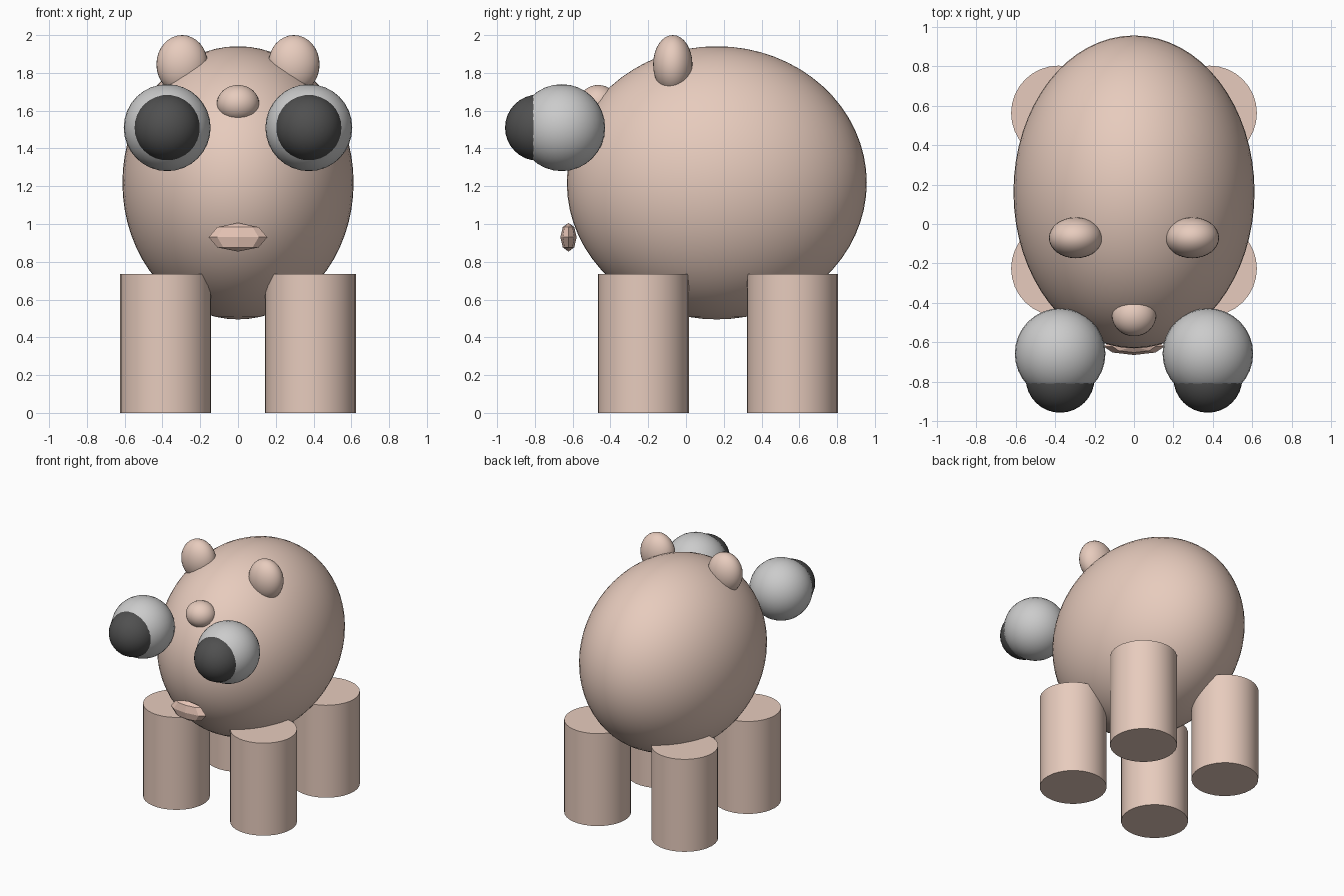
import bpy
import math

if "Cube" in bpy.data.objects:
    bpy.data.objects.remove(bpy.data.objects["Cube"])


def material(name, rgb):
    mat = bpy.data.materials.new(name)
    mat.diffuse_color = (*rgb, 1)
    mat.use_nodes = True
    mat.node_tree.nodes["Principled BSDF"].inputs["Base Color"].default_value = mat.diffuse_color
    return mat


SKIN = material("skin", (0.80, 0.60, 0.51))
LIP = material("lip", (0.80, 0.56, 0.47))
DARK = material("dark", (0.08, 0.08, 0.08))
WHITE = material("white", (0.80, 0.80, 0.80))


def finish(name, mat, smooth=True):
    obj = bpy.context.object
    obj.name = name
    obj.data.materials.append(mat)
    if smooth:
        bpy.ops.object.shade_smooth_by_angle(angle=math.radians(40))
    return obj


def ellipsoid(name, loc, radii, mat, segments=32, rings=16, smooth=True):
    bpy.ops.mesh.primitive_uv_sphere_add(segments=segments, ring_count=rings, radius=1, location=loc)
    bpy.context.object.scale = radii
    bpy.ops.object.transform_apply(location=False, rotation=False, scale=True)
    return finish(name, mat, smooth)


def leg(name, x, y, radius=0.241, height=0.735):
    bpy.ops.mesh.primitive_cylinder_add(vertices=32, radius=radius, depth=height,
                                        location=(x, y, height / 2))
    return finish(name, SKIN)


# Body with snout bump and faceted mouth
ellipsoid("body", (0, 0.163, 1.218), (0.612, 0.794, 0.723), SKIN, 64, 32)
ellipsoid("nose", (0, -0.465, 1.638), (0.112, 0.105, 0.098), SKIN)
ellipsoid("mouth", (0, -0.622, 0.93), (0.155, 0.043, 0.076), LIP, 8, 4, smooth=False)

# Paired parts
for side, s in (("left", 1), ("right", -1)):
    ellipsoid(f"{side}_eye", (s * 0.375, -0.658, 1.51), (0.23, 0.23, 0.23), WHITE)
    ellipsoid(f"{side}_pupil", (s * 0.375, -0.783, 1.51), (0.175, 0.175, 0.175), DARK)
    ellipsoid(f"{side}_ear", (s * 0.296, -0.07, 1.845), (0.136, 0.104, 0.155), SKIN)
    leg(f"{side}_front_leg", s * 0.383, -0.226)
    leg(f"{side}_back_leg", s * 0.383, 0.563)
